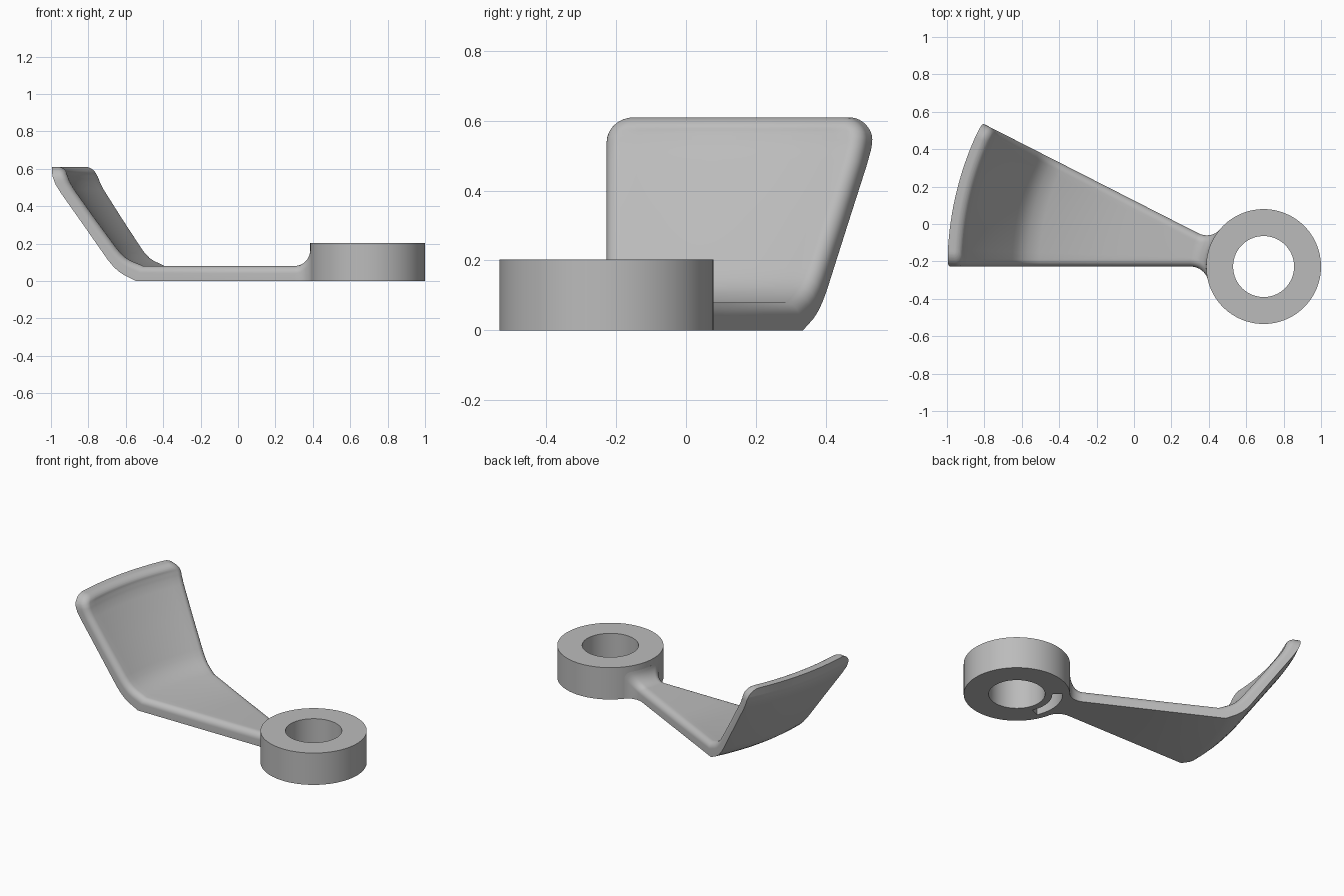
import bpy, bmesh
from math import sin, cos, pi, radians, hypot, sqrt
from mathutils import Vector, Matrix

cube = bpy.data.objects.get("Cube")
if cube:
    bpy.data.objects.remove(cube, do_unlink=True)

grey = bpy.data.materials.new("plain grey")
grey.use_nodes = True
grey.diffuse_color = (0.5, 0.5, 0.5, 1)
grey.node_tree.nodes["Principled BSDF"].inputs["Base Color"].default_value = (0.5, 0.5, 0.5, 1)

HUB = Vector((0.693, -0.2275, 0))   # axis shared by hub and blade
SWEEP = radians(27)                 # blade sector angle
ROUND, CORNER, FILLET = 0.04, 0.08, 0.085


def polar(r, a, z):
    """Point around the hub axis; angle 0 points to -x and grows to +y."""
    return HUB + Vector((-r * cos(a), r * sin(a), z))


def finish(name, bm):
    bmesh.ops.recalc_face_normals(bm, faces=bm.faces)
    mesh = bpy.data.meshes.new(name)
    bm.to_mesh(mesh)
    bm.free()
    mesh.materials.append(grey)
    obj = bpy.data.objects.new(name, mesh)
    bpy.context.collection.objects.link(obj)
    return obj


def smooth(obj):
    obj.data.shade_smooth()
    obj.data.set_sharp_from_angle(angle=radians(28))


def arc_block(name, r0, r1, z0, z1, a0, a1, steps):
    """Rectangle swept about the hub axis, closed when it makes a full turn."""
    bm = bmesh.new()
    full = a1 - a0 > 2 * pi - 0.001
    loops = []
    for i in range(steps if full else steps + 1):
        a = a0 + (a1 - a0) * i / steps
        loops.append([bm.verts.new(polar(r, a, z))
                      for r, z in ((r0, z0), (r1, z0), (r1, z1), (r0, z1))])
    pairs = list(zip(loops, loops[1:]))
    if full:
        pairs.append((loops[-1], loops[0]))
    else:
        bm.faces.new(loops[0])
        bm.faces.new(loops[-1])
    for p, q in pairs:
        for k in range(4):
            n = (k + 1) % 4
            bm.faces.new((p[k], p[n], q[n], q[k]))
    return finish(name, bm)


# Hub ring with an arc slot in its underside
hub = arc_block("hub_ring", 0.163, 0.307, 0, 0.203, 0, 2 * pi, 96)
slot = arc_block("slot_cutter", 0.205, 0.265, -0.05, 0.1, radians(-24), radians(40), 20)
slot.hide_render = True
cut = hub.modifiers.new("slot", 'BOOLEAN')
cut.operation = 'DIFFERENCE'
cut.solver = 'EXACT'
cut.object = slot
bpy.context.view_layer.objects.active = hub
bpy.ops.object.modifier_apply(modifier=cut.name)
bpy.data.objects.remove(slot, do_unlink=True)
smooth(hub)

# Blade side profile: (underside, upper side) pairs as radius and height
pairs = [((0.285, 0), (0.285, 0.08 + FILLET))]
for i in range(9):
    a = i / 8 * pi / 2
    r = 0.307 + FILLET * (1 - cos(a))
    pairs.append(((r, 0), (r, 0.08 + FILLET * (1 - sin(a)))))
pairs += [((0.8, 0), (0.8, 0.08)),
          ((1.24, 0), (1.20, 0.08)),
          ((1.305, 0.033), (1.265, 0.107)),
          ((1.335, 0.054), (1.295, 0.125)),
          ((1.362, 0.08), (1.322, 0.15)),
          ((1.39, 0.114), (1.345, 0.178)),
          ((1.52, 0.30), (1.46, 0.335)),
          ((1.64, 0.47), (1.57, 0.49)),
          ((1.668, 0.515), (1.593, 0.53)),
          ((1.685, 0.56), (1.608, 0.57)),
          ((1.69, 0.61), (1.617, 0.61))]
pairs = [(Vector(b), Vector(t)) for b, t in pairs]
lengths = [0.0]
for (b0, _), (b1, _) in zip(pairs, pairs[1:]):
    lengths.append(lengths[-1] + (b1 - b0).length)
TOTAL = lengths[-1]


def section(s):
    """Underside and upper side points at a length along the profile."""
    for i in range(len(pairs) - 1):
        if s <= lengths[i + 1] or i == len(pairs) - 2:
            f = (s - lengths[i]) / (lengths[i + 1] - lengths[i])
            return pairs[i][0].lerp(pairs[i + 1][0], f), pairs[i][1].lerp(pairs[i + 1][1], f)


def edge_distance(e, side):
    """Distance inward from the outline, which has rounded tip corners."""
    if e < CORNER and side < CORNER:
        return max(0.0, CORNER - hypot(CORNER - e, CORNER - side))
    return min(e, side)


quarter = [1 - cos(i / 8 * pi / 2) for i in range(9)]
stations = lengths + [TOTAL - ROUND * q for q in quarter] + [TOTAL - CORNER * q for q in quarter]
stations = sorted({round(s, 4) for s in stations if s < TOTAL - 0.0001} | {TOTAL})

# Blade: sector-shaped, turned up at the tip, with rounded upper edges
bm = bmesh.new()
low, high = [], []
for s in stations:
    under, upper = section(s)
    e = TOTAL - s
    inset = 0.0
    if e < CORNER:
        inset = CORNER - sqrt(max(0, CORNER ** 2 - (CORNER - e) ** 2))
    x = 0.307 + FILLET - under.x
    if x > 0:   # flare into the hub
        inset = -0.8 * (FILLET - sqrt(max(0, FILLET ** 2 - min(x, FILLET) ** 2)))
    width = under.x * SWEEP - 2 * inset
    near = [ROUND * q for q in quarter]
    middle = [ROUND + (width - 2 * ROUND) * i / 14 for i in range(1, 14)]
    columns = near + middle + [width - c for c in reversed(near)]
    row_low, row_high = [], []
    for c in columns:
        a = (inset + c) / under.x
        side = min(c, width - c) + max(inset, 0)
        d = min(ROUND, edge_distance(e, side))
        drop = ROUND - sqrt(max(0, ROUND ** 2 - (ROUND - d) ** 2))
        top = upper + (under - upper).normalized() * drop
        row_low.append(bm.verts.new(polar(under.x, a, under.y)))
        row_high.append(bm.verts.new(polar(top.x, a, top.y)))
    low.append(row_low)
    high.append(row_high)

for grid in (low, high):
    for p, q in zip(grid, grid[1:]):
        for k in range(len(p) - 1):
            bm.faces.new((p[k], p[k + 1], q[k + 1], q[k]))
# Walls around the blade outline
rims = [[row[0] for row in g] + g[-1][1:-1] + [row[-1] for row in reversed(g)] + g[0][-2:0:-1]
        for g in (low, high)]
count = len(rims[0])
for k in range(count):
    n = (k + 1) % count
    bm.faces.new((rims[0][k], rims[0][n], rims[1][n], rims[1][k]))
smooth(finish("blade", bm))
